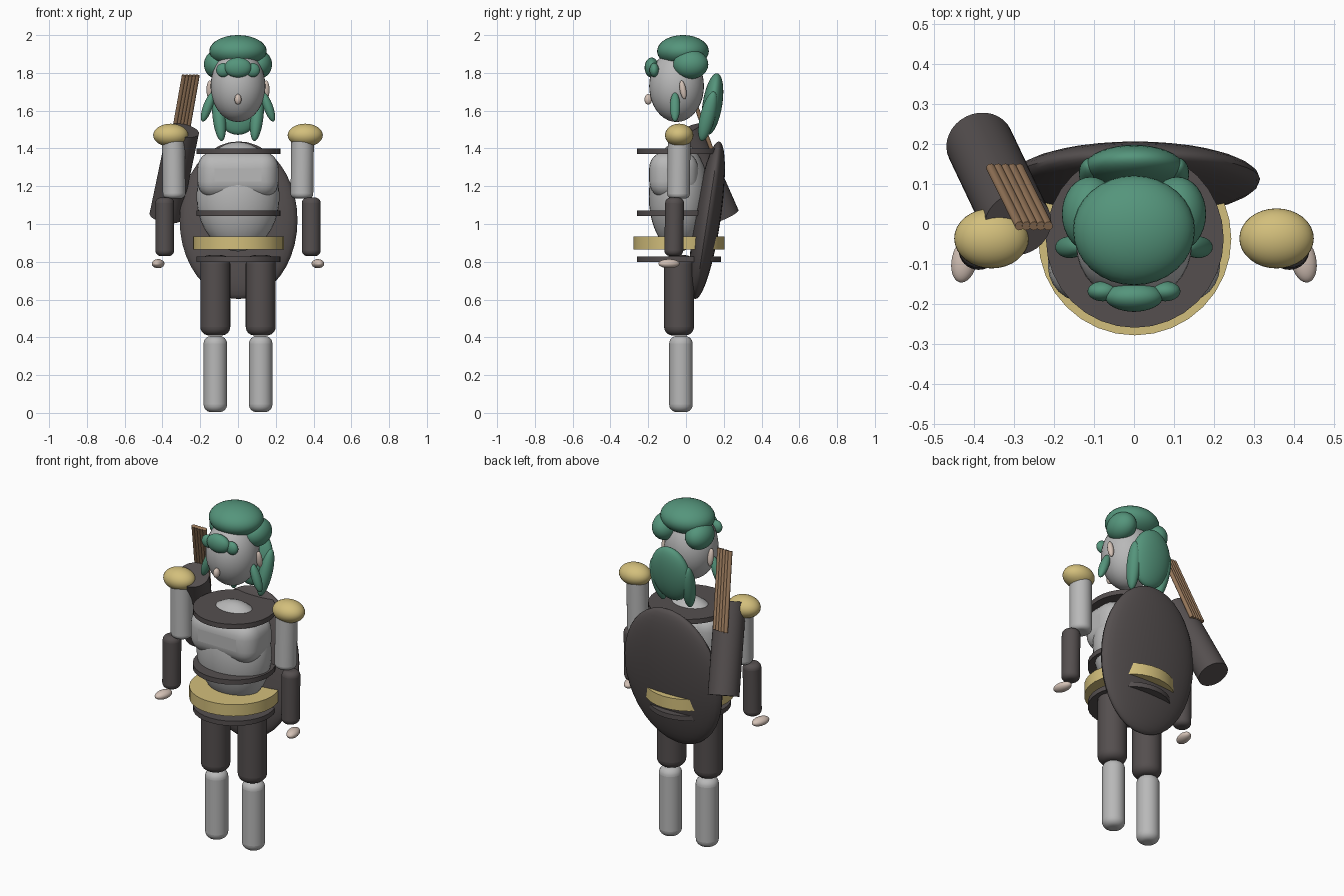
import bpy, bmesh, math
from mathutils import Vector, Matrix

cube = bpy.data.objects.get("Cube")
if cube:
    bpy.data.objects.remove(cube, do_unlink=True)


def material(name, rgb):
    m = bpy.data.materials.new(name)
    m.use_nodes = True
    m.diffuse_color = (*rgb, 1)
    m.node_tree.nodes["Principled BSDF"].inputs["Base Color"].default_value = (*rgb, 1)
    return m


GREEN = material("hair_green", (0.09, 0.30, 0.20))
DARK = material("dark_leather", (0.09, 0.078, 0.078))
GREY = material("pale_grey", (0.48, 0.48, 0.48))
GOLD = material("gold", (0.65, 0.52, 0.20))
SKIN = material("skin", (0.66, 0.54, 0.47))
WOOD = material("wood", (0.30, 0.18, 0.10))


def finish(bm, name, mat, matrix, bevel=0):
    bm.transform(matrix)
    bmesh.ops.recalc_face_normals(bm, faces=bm.faces)
    mesh = bpy.data.meshes.new(name)
    bm.to_mesh(mesh)
    bm.free()
    mesh.materials.append(mat)
    ob = bpy.data.objects.new(name, mesh)
    bpy.context.collection.objects.link(ob)
    if bevel:
        mod = ob.modifiers.new("rounding", "BEVEL")
        mod.width = bevel
        mod.segments = 6
        mod.limit_method = "ANGLE"
        mod.angle_limit = math.radians(40)
    bpy.ops.object.select_all(action="DESELECT")
    ob.select_set(True)
    bpy.context.view_layer.objects.active = ob
    bpy.ops.object.shade_smooth_by_angle(angle=math.radians(40))
    return ob


def ball(name, mat, loc, radii, tilt_x=0, tilt_y=0, tilt_z=0):
    bm = bmesh.new()
    bmesh.ops.create_uvsphere(bm, u_segments=32, v_segments=20, radius=1)
    turn = (Matrix.Rotation(math.radians(tilt_z), 4, "Z")
            @ Matrix.Rotation(math.radians(tilt_y), 4, "Y")
            @ Matrix.Rotation(math.radians(tilt_x), 4, "X"))
    return finish(bm, name, mat, Matrix.Translation(loc) @ turn @ Matrix.Diagonal((*radii, 1)))


def rod(name, mat, bottom, top, radius, bevel=0, sides=32):
    a, b = Vector(bottom), Vector(top)
    bm = bmesh.new()
    bmesh.ops.create_cone(bm, cap_ends=True, segments=sides, radius1=radius,
                          radius2=radius, depth=(b - a).length)
    turn = (b - a).to_track_quat("Z", "Y").to_matrix().to_4x4()
    return finish(bm, name, mat, Matrix.Translation((a + b) / 2) @ turn, bevel)


def block(name, mat, loc, size, bevel):
    bm = bmesh.new()
    bmesh.ops.create_cube(bm, size=1)
    return finish(bm, name, mat, Matrix.Translation(loc) @ Matrix.Diagonal((*size, 1)), bevel)


# Torso, armour bands and belt
ball("torso", GREY, (0, -0.037, 1.145), (0.22, 0.16, 0.29))
block("chest", GREY, (0, -0.065, 1.26), (0.43, 0.26, 0.25), 0.09)
for name, z in (("collar_band", 1.385), ("waist_band", 1.057), ("hip_band", 0.814)):
    rod(name, DARK, (0.002, -0.037, z - 0.014), (0.002, -0.037, z + 0.014), 0.222)
rod("belt", GOLD, (0.002, -0.037, 0.866), (0.002, -0.037, 0.934), 0.241)

# Head and face
ball("head", GREY, (0, -0.05, 1.73), (0.145, 0.145, 0.19))
ball("nose", SKIN, (0, -0.2, 1.66), (0.018, 0.02, 0.028))

# Hair in the middle
ball("hair_cap", GREEN, (0, -0.016, 1.915), (0.152, 0.137, 0.085))
ball("fringe_middle", GREEN, (0, -0.182, 1.828), (0.072, 0.037, 0.053))
ball("back_hair", GREEN, (0, 0.14, 1.635), (0.125, 0.052, 0.165), tilt_x=-9)

# Mirrored parts
for side, s in (("left", 1), ("right", -1)):
    ball(side + "_ear", SKIN, (s * 0.15, -0.016, 1.71), (0.017, 0.017, 0.05), tilt_x=10)
    ball(side + "_hair_bunch", GREEN, (s * 0.108, 0.025, 1.845), (0.072, 0.093, 0.077))
    ball(side + "_fringe", GREEN, (s * 0.078, -0.168, 1.815), (0.038, 0.025, 0.037), tilt_y=s * 20)
    ball(side + "_side_lock", GREEN, (s * 0.16, -0.058, 1.62), (0.025, 0.027, 0.082), tilt_y=-s * 20)
    ball(side + "_back_lock", GREEN, (s * 0.1, 0.115, 1.57), (0.035, 0.04, 0.135),
         tilt_x=-14, tilt_y=s * 6)
    ball(side + "_pauldron", GOLD, (s * 0.356, -0.036, 1.47), (0.093, 0.075, 0.061))
    rod(side + "_upper_arm", GREY, (s * 0.338, -0.04, 1.135), (s * 0.342, -0.036, 1.46), 0.06, 0.025)
    rod(side + "_forearm", DARK, (s * 0.388, -0.065, 0.83), (s * 0.388, -0.06, 1.14), 0.05, 0.03)
    ball(side + "_hand", SKIN, (s * 0.423, -0.09, 0.79), (0.032, 0.057, 0.024), tilt_z=s * 12)
    rod(side + "_thigh", DARK, (s * 0.12, -0.037, 0.41), (s * 0.12, -0.037, 0.835), 0.079, 0.045)
    rod(side + "_shin", GREY, (s * 0.12, -0.027, 0.004), (s * 0.12, -0.027, 0.407), 0.062, 0.04)

# Shield on the back
ball("shield", DARK, (0.003, 0.112, 1.02), (0.312, 0.07, 0.422), tilt_x=-8.7)

# Quiver and arrows
rod("quiver", DARK, (-0.385, 0.2, 1.04), (-0.29, 0, 1.495), 0.085)
for i in range(5):
    x = -0.286 + i * 0.018
    rod("arrow_%d" % (i + 1), WOOD, (x - 0.072, 0.14, 1.38), (x, -0.005, 1.787), 0.0115, sides=10)
